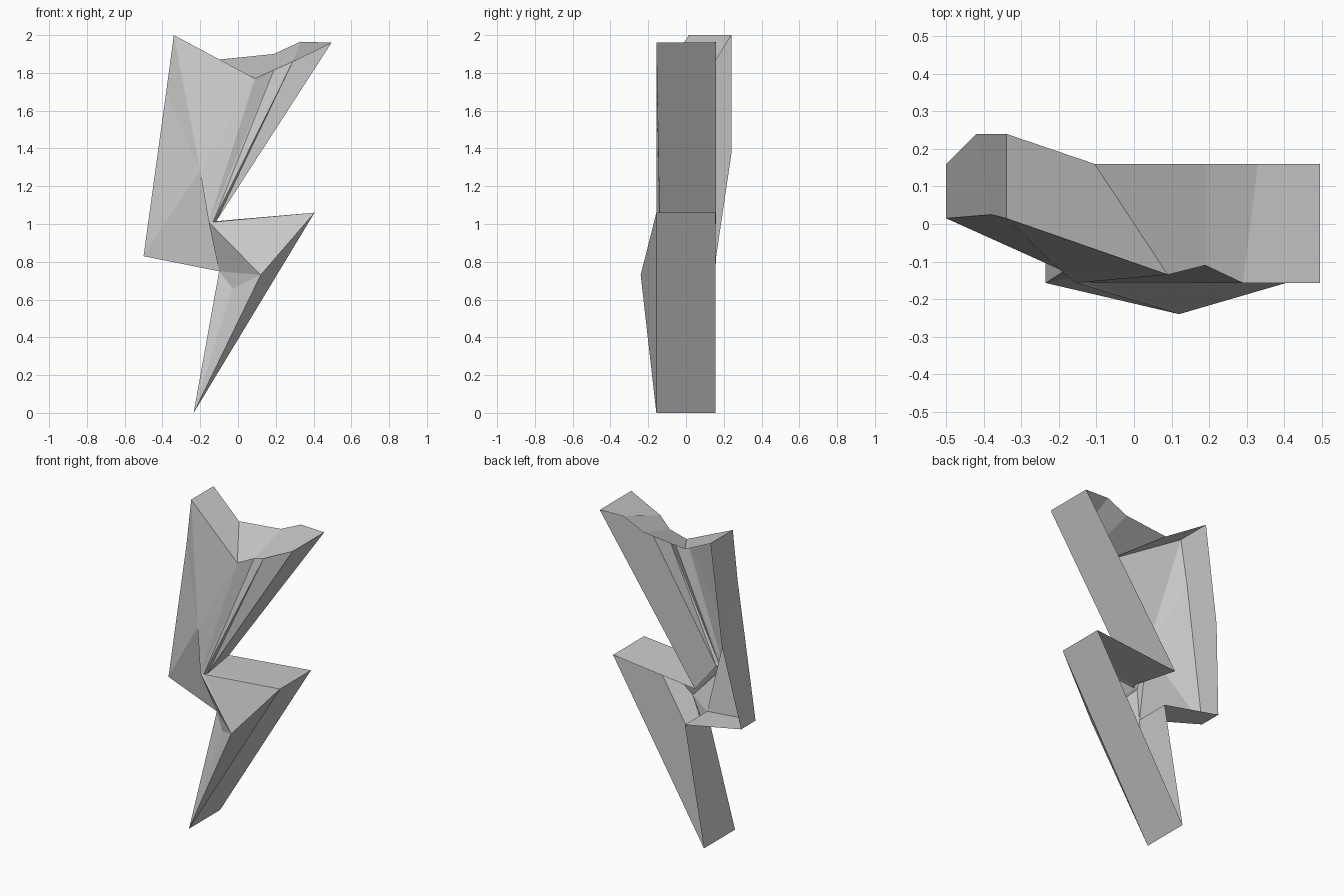
import bpy
import bmesh

cube = bpy.data.objects.get("Cube")
if cube:
    bpy.data.objects.remove(cube, do_unlink=True)

# One plain material
stone = bpy.data.materials.new("light grey")
stone.use_nodes = True
colour = (0.6, 0.6, 0.6, 1.0)
stone.diffuse_color = colour
stone.node_tree.nodes["Principled BSDF"].inputs["Base Color"].default_value = colour

# Outer corners, anticlockwise from the front: front point, rear point
outline = {
    "top_left": ((-.34, .015, 2), (-.34, .24, 2)),
    "left_bend": ((-.38, .025, 1.7), (-.42, .24, 1.37)),
    "left_tip": ((-.5, .015, .83), (-.5, .16, .83)),
    "waist": ((-.1, -.07, .75), (-.1, .155, .75)),
    "foot": ((-.235, -.157, 0), (-.235, .155, 0)),
    "elbow": ((.405, -.157, 1.06), (.405, .155, 1.06)),
    "notch": ((-.115, -.14, 1.015), (-.175, .16, 1)),
    "right_tip": ((.495, -.157, 1.96), (.495, .16, 1.96)),
    "right_crest": ((.29, -.157, 1.86), (.33, .16, 1.965)),
    "crest": ((.19, -.11, 1.815), (.19, .16, 1.9)),
    "valley": ((.09, -.135, 1.77), (-.105, .16, 1.87)),
}

# Corners inside the front surface
inner = {
    "fold": (-.2, -.12, 1.28),
    "pinch": (-.155, -.157, 1.01),
    "pleat": (-.132, -.155, 1.01),
    "ridge": (.12, -.24, .73),
    "hollow": (-.03, -.115, .66),
}

# Facets of the front, anticlockwise
facets = [
    ("top_left", "left_bend", "fold"),
    ("left_bend", "left_tip", "fold"),
    ("top_left", "fold", "valley"),
    ("left_tip", "waist", "fold"),
    ("fold", "waist", "pinch"),
    ("fold", "pinch", "valley"),
    ("valley", "pinch", "crest"),
    ("crest", "pinch", "pleat"),
    ("crest", "pleat", "right_crest"),
    ("right_crest", "pleat", "notch"),
    ("right_crest", "notch", "right_tip"),
    ("pinch", "waist", "ridge"),
    ("waist", "hollow", "ridge"),
    ("waist", "foot", "hollow"),
    ("hollow", "foot", "ridge"),
    ("ridge", "foot", "elbow"),
    ("pinch", "ridge", "pleat"),
    ("pleat", "ridge", "elbow"),
    ("pleat", "elbow", "notch"),
]

bm = bmesh.new()
front = {name: bm.verts.new(pair[0]) for name, pair in outline.items()}
rear = {name: bm.verts.new(pair[1]) for name, pair in outline.items()}
front.update({name: bm.verts.new(co) for name, co in inner.items()})

# Folded front surface
for corners in facets:
    bm.faces.new([front[name] for name in corners])

# Side walls run back from the outline; the rear stays open
names = list(outline)
for a, b in zip(names, names[1:] + names[:1]):
    bm.faces.new((front[b], front[a], rear[a], rear[b]))

mesh = bpy.data.meshes.new("bolt_shell")
bm.to_mesh(mesh)
bm.free()
mesh.materials.append(stone)
bolt = bpy.data.objects.new("bolt_shell", mesh)
bpy.context.collection.objects.link(bolt)
